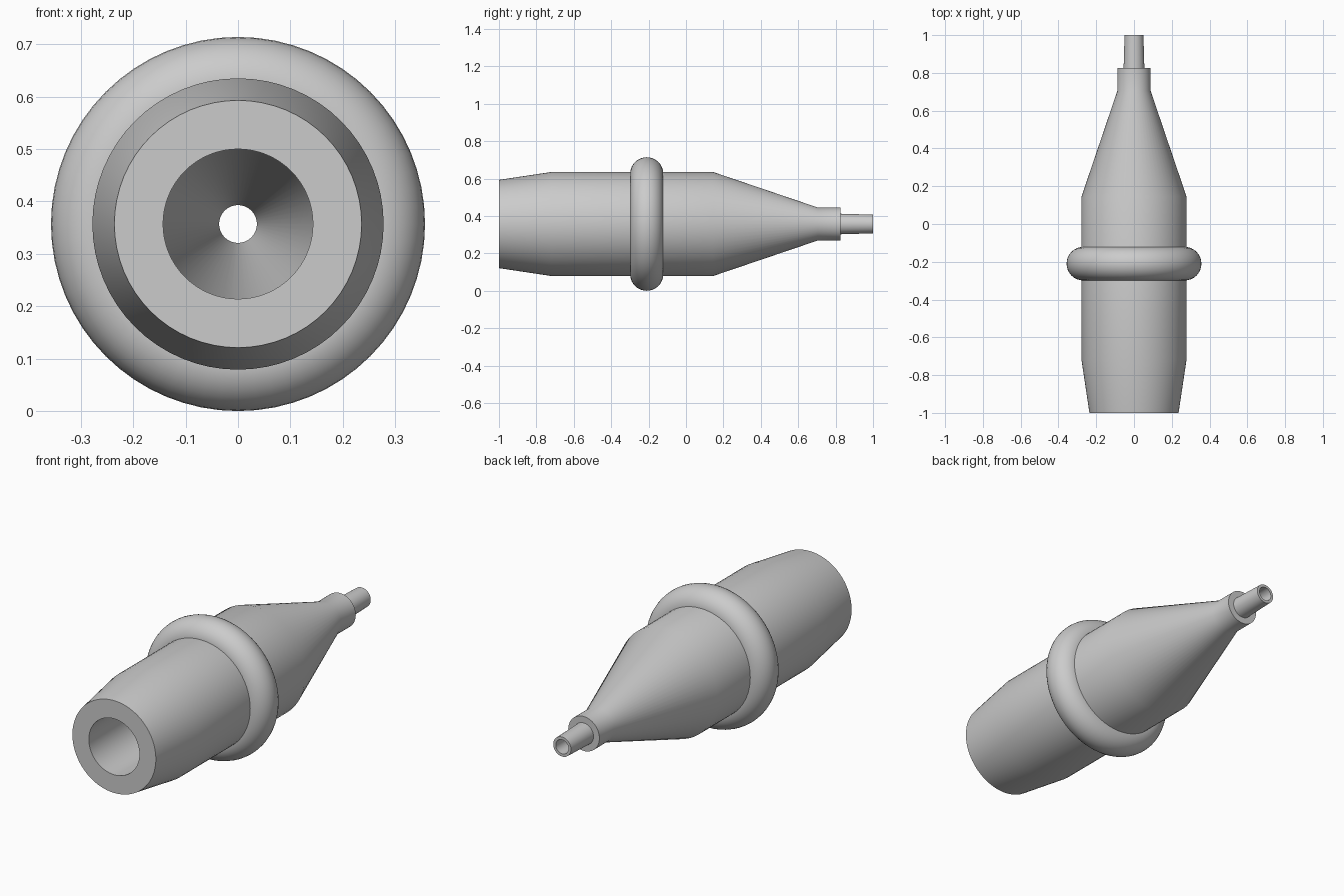
import bpy
import bmesh
import math

AXIS_Z = 0.357
SEGMENTS = 64

if "Cube" in bpy.data.objects:
    bpy.data.objects.remove(bpy.data.objects["Cube"], do_unlink=True)

grey = bpy.data.materials.new("plain_grey")
grey.use_nodes = True
colour = (0.6, 0.6, 0.6, 1)
grey.diffuse_color = colour
grey.node_tree.nodes["Principled BSDF"].inputs["Base Color"].default_value = colour


def lathe(name, profile):
    """Spin a closed (y, radius) profile around the long axis."""
    bm = bmesh.new()
    rings = []
    for i in range(SEGMENTS):
        a = math.tau * i / SEGMENTS
        rings.append([bm.verts.new((r * math.sin(a), y, r * math.cos(a)))
                      for y, r in profile])
    n = len(profile)
    for i, ring in enumerate(rings):
        nxt = rings[(i + 1) % SEGMENTS]
        for j in range(n):
            k = (j + 1) % n
            bm.faces.new((ring[j], ring[k], nxt[k], nxt[j]))
    bmesh.ops.recalc_face_normals(bm, faces=bm.faces)
    mesh = bpy.data.meshes.new(name)
    bm.to_mesh(mesh)
    bm.free()
    mesh.materials.append(grey)
    obj = bpy.data.objects.new(name, mesh)
    obj.location.z = AXIS_Z
    bpy.context.collection.objects.link(obj)
    bpy.ops.object.select_all(action="DESELECT")
    obj.select_set(True)
    bpy.context.view_layer.objects.active = obj
    bpy.ops.object.shade_smooth_by_angle(angle=math.radians(30))
    return obj


# Hollow body: tapered grip, cone, collar and thin tip, then back along the bore
outside = [(-1, 0.236), (-0.72, 0.278), (0.145, 0.278), (0.705, 0.088),
           (0.825, 0.088), (0.825, 0.055), (1, 0.05)]
bore = [(1, 0.036), (0.7, 0.036), (0.145, 0.143), (-1, 0.143)]
lathe("hollow_body", outside + bore)

# Rounded ring around the grip
circle = [math.tau * i / 32 for i in range(32)]
lathe("grip_ring", [(-0.21 + 0.089 * math.cos(a), 0.268 + 0.089 * math.sin(a))
                    for a in circle])
